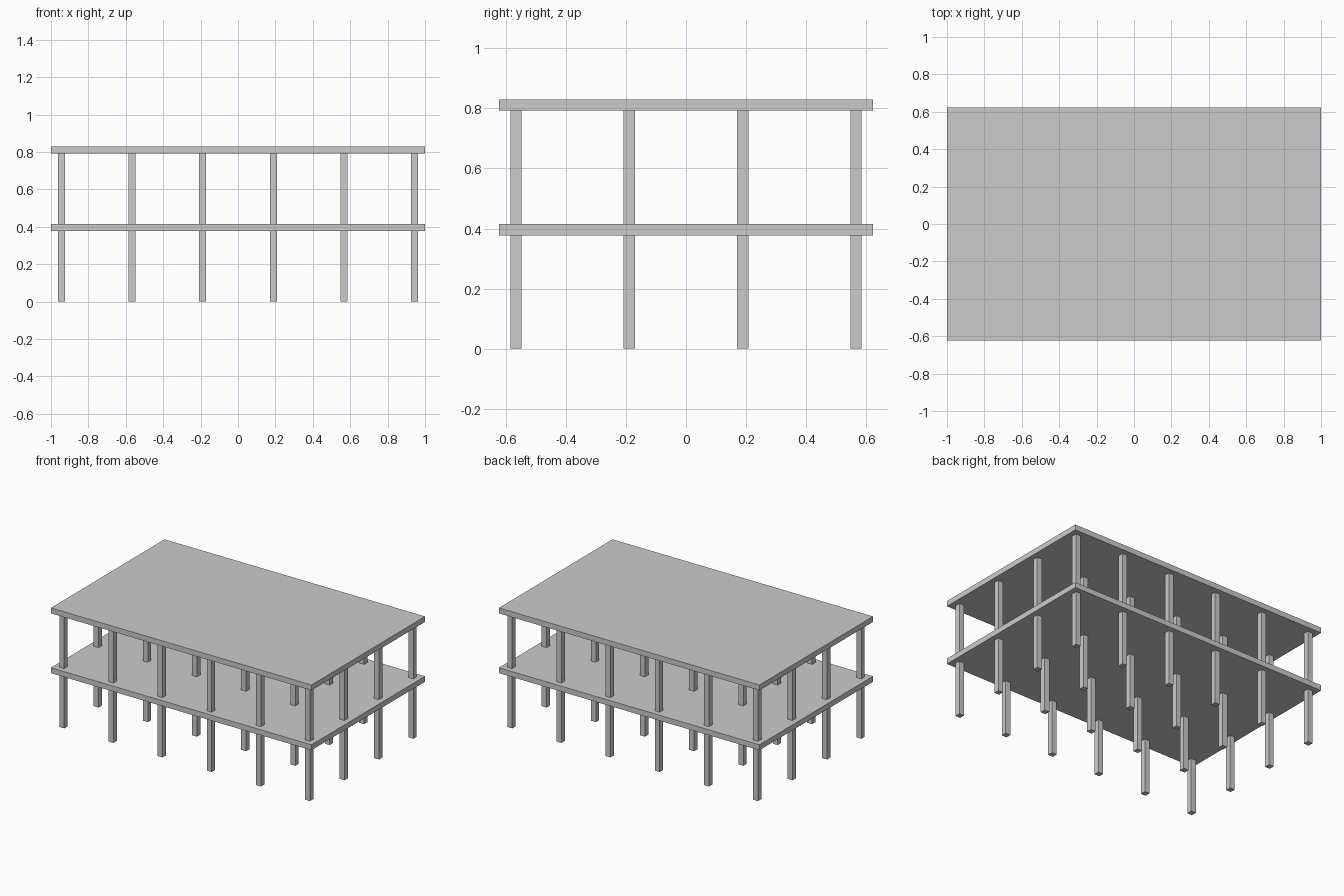
import bpy

if "Cube" in bpy.data.objects:
    bpy.data.objects.remove(bpy.data.objects["Cube"])

U = 2 / 53        # module: slab thickness and column width
BAY = 10 * U      # column spacing and clear storey height
NX, NY, STOREYS = 6, 4, 2


def box(name, centre, size):
    bpy.ops.mesh.primitive_cube_add(size=1, location=centre)
    ob = bpy.context.object
    ob.name = name
    ob.scale = size
    bpy.ops.object.transform_apply(location=False, rotation=False, scale=True)
    return ob


for s in range(STOREYS):
    base = s * (BAY + U)

    # column grid of this storey
    for i in range(NX):
        for j in range(NY):
            x = (i - (NX - 1) / 2) * BAY
            y = (j - (NY - 1) / 2) * BAY
            box(f"column_{s + 1}_{i + 1}_{j + 1}", (x, y, base + BAY / 2), (U, U, BAY))

    # slab resting on the columns
    name = "roof_slab" if s == STOREYS - 1 else "floor_slab"
    box(name, (0, 0, base + BAY + U / 2), (53 * U, 33 * U, U))
